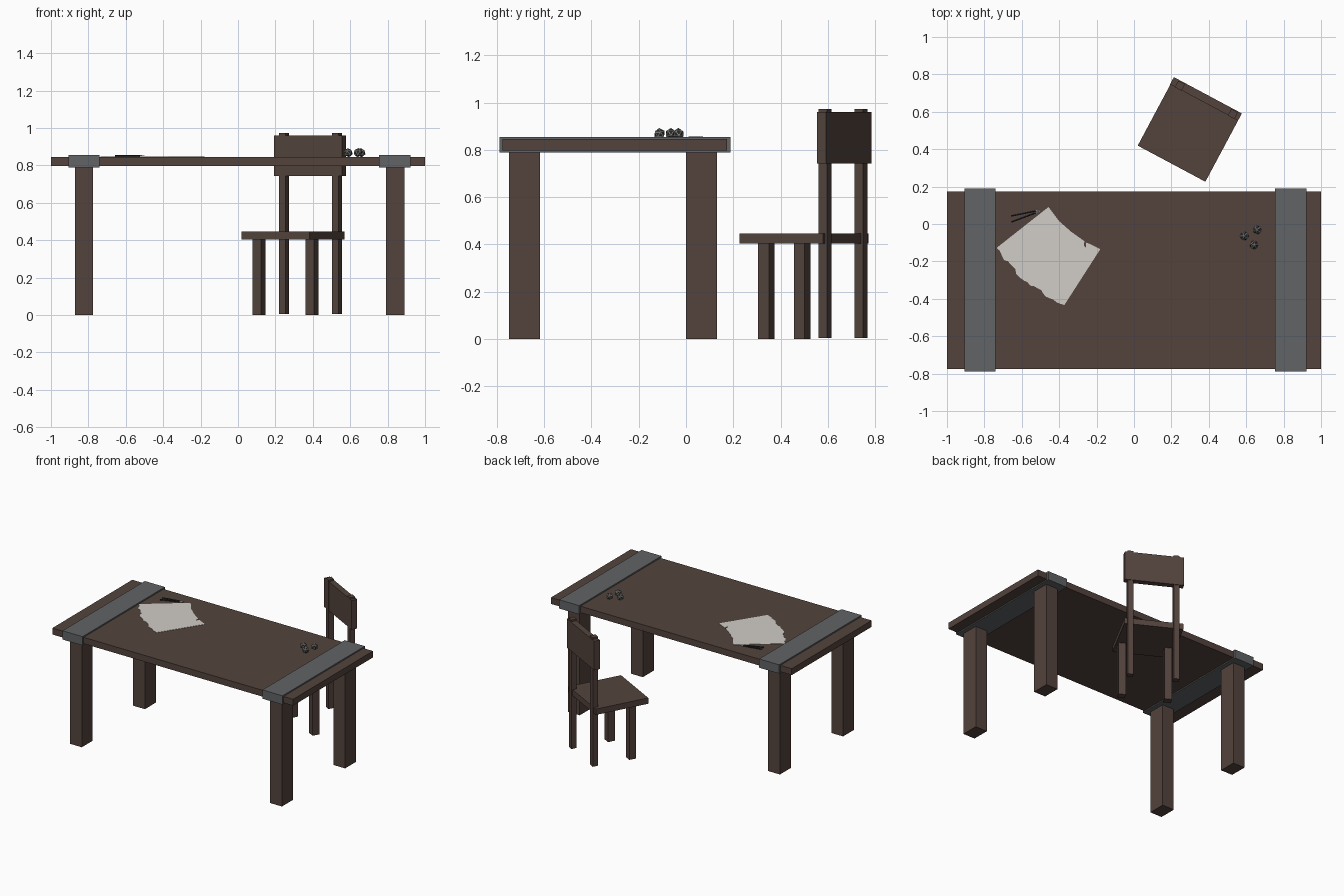
import bpy, bmesh, math, random
from mathutils import Vector, Matrix

random.seed(4)
if "Cube" in bpy.data.objects:
    bpy.data.objects.remove(bpy.data.objects["Cube"])


def material(name, rgb):
    m = bpy.data.materials.new(name)
    m.use_nodes = True
    m.diffuse_color = (*rgb, 1)
    m.node_tree.nodes["Principled BSDF"].inputs["Base Color"].default_value = (*rgb, 1)
    return m


wood = material("dark wood", (.087, .057, .047))
iron = material("grey iron", (.12, .125, .13))
parchment = material("off white paper", (.64, .61, .57))
ink = material("black", (.02, .02, .02))
bone = material("light grey", (.55, .55, .53))


def finish(name, bm, *mats):
    mesh = bpy.data.meshes.new(name)
    bmesh.ops.recalc_face_normals(bm, faces=bm.faces)
    bm.to_mesh(mesh)
    bm.free()
    for m in mats:
        mesh.materials.append(m)
    ob = bpy.data.objects.new(name, mesh)
    bpy.context.collection.objects.link(ob)
    return ob


def box(name, lo, hi, mat, frame=Matrix()):
    lo, hi = Vector(lo), Vector(hi)
    bm = bmesh.new()
    bmesh.ops.create_cube(bm, size=1)
    bmesh.ops.transform(bm, verts=bm.verts, matrix=frame
                        @ Matrix.Translation((lo + hi) / 2)
                        @ Matrix.Diagonal((*(hi - lo), 1)))
    return finish(name, bm, mat)


# Table with four legs and two wrapped bands
box("table_top", (-1, -.775, .797), (1, .174, .845), wood)
for side, leg_x, band_x in (("right", -.823, -.823), ("left", .84, .838)):
    box(side + "_band", (band_x - .083, -.788, .789), (band_x + .083, .189, .855), iron)
    for end, y in (("front", -.683), ("back", .066)):
        box(f"{side}_{end}_table_leg", (leg_x - .049, y - .065, 0),
            (leg_x + .049, y + .065, .8), wood)

# Chair, built in its own turned frame
chair = Matrix.Translation((.295, .499, 0)) @ Matrix.Rotation(math.radians(-28.1), 4, "Z")
box("chair_seat", (-.205, -.2, .403), (.205, .2, .447), wood, chair)
box("chair_backrest", (-.207, .171, .742), (.205, .214, .96), wood, chair)
for side, x in (("right", -.157), ("left", .164)):
    box(side + "_chair_post", (x - .02, .169, .004), (x + .02, .209, .973), wood, chair)
    box(side + "_chair_front_leg", (x - .026, -.119, 0), (x + .026, -.067, .405), wood, chair)

# Paper sheet with worn edges and a small tear
outline = [(-.735, -.128), (-.457, .091), (-.40, .015), (-.335, -.042), (-.265, -.092),
           (-.268, -.115), (-.258, -.125), (-.255, -.098), (-.18, -.134), (-.372, -.433)]
bm = bmesh.new()
points = [Vector(p) for p in outline]
start, end = points[-1], points[0]
bow = Vector((-.03, -.02))
for i in range(1, 24):
    t = i / 24
    wear = random.uniform(-.007, .007)
    points.append(start.lerp(end, t) + bow * math.sin(math.pi * t) + Vector((wear, wear)))
sheet = bm.faces.new([bm.verts.new((p.x, p.y, .847)) for p in points])
extruded = bmesh.ops.extrude_face_region(bm, geom=[sheet])
bmesh.ops.translate(bm, vec=(0, 0, .002),
                    verts=[v for v in extruded["geom"] if isinstance(v, bmesh.types.BMVert)])
finish("paper_sheet", bm, parchment)


# Writing sticks with pale tips
def rod(name, a, b, r1, r2, mat):
    a, b = Vector(a), Vector(b)
    bm = bmesh.new()
    bmesh.ops.create_cone(bm, segments=6, cap_ends=True, radius1=r1, radius2=r2,
                          depth=(b - a).length)
    bmesh.ops.transform(bm, verts=bm.verts, matrix=Matrix.Translation((a + b) / 2)
                        @ (b - a).to_track_quat("Z", "Y").to_matrix().to_4x4())
    finish(name, bm, mat)


for n, a, b in (("first", (-.658, .043, .851), (-.525, .07, .851)),
                ("second", (-.655, .011, .851), (-.525, .06, .851))):
    tip = Vector(b) + (Vector(b) - Vector(a)).normalized() * .025
    rod(n + "_writing_stick", a, b, .005, .005, ink)
    rod(n + "_stick_tip", b, tip, .005, .001, bone)

# Twenty-sided dice with small dark marks
for n, x, y in (("first", .59, -.064), ("second", .658, -.032), ("third", .642, -.112)):
    bm = bmesh.new()
    bmesh.ops.create_icosphere(bm, subdivisions=1, radius=.025)
    bmesh.ops.rotate(bm, verts=bm.verts,
                     matrix=Matrix.Rotation(random.uniform(0, 3), 3, (.3, .5, 1)))
    bmesh.ops.translate(bm, verts=bm.verts, vec=(x, y, .868))
    faces = bm.faces[:]
    bmesh.ops.inset_individual(bm, faces=faces, thickness=.0045)
    for f in faces:
        f.material_index = 1
    finish(n + "_die", bm, bone, ink)
